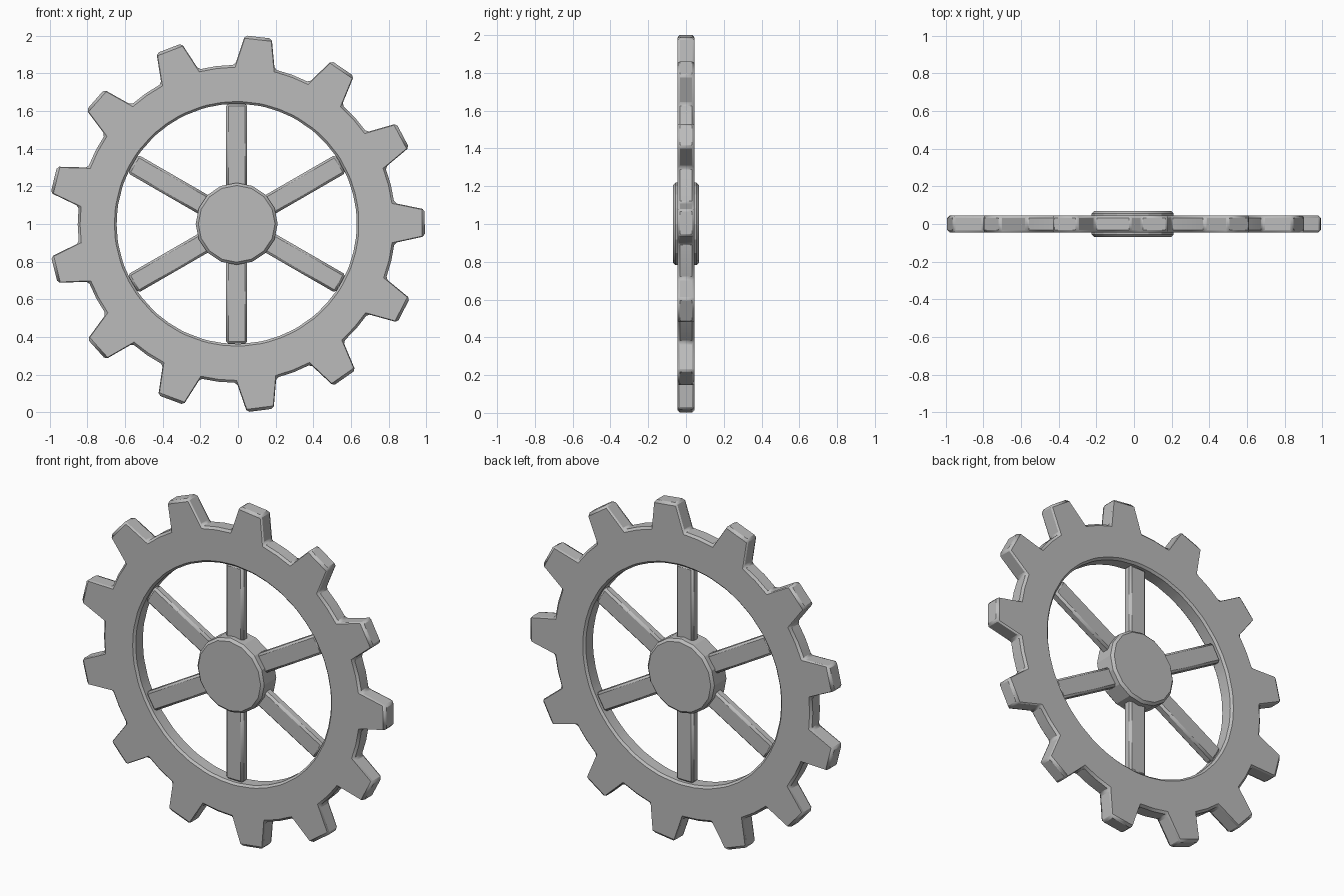
import bpy
import bmesh
from math import radians, sin, cos, pi
from mathutils import Matrix, Vector

cube = bpy.data.objects.get("Cube")
if cube:
    bpy.data.objects.remove(cube, do_unlink=True)

CENTRE = Vector((-0.007, 0, 1.001))
TEETH, SPOKES = 13, 6

grey = bpy.data.materials.new("plain grey")
grey.use_nodes = True
grey.diffuse_color = (0.5, 0.5, 0.5, 1)
grey.node_tree.nodes["Principled BSDF"].inputs["Base Color"].default_value = (0.5, 0.5, 0.5, 1)


def finish(bm, name, bevel):
    """Turn a bmesh into a chamfered object placed on the wheel centre."""
    bmesh.ops.recalc_face_normals(bm, faces=bm.faces[:])
    mesh = bpy.data.meshes.new(name)
    bm.to_mesh(mesh)
    bm.free()
    mesh.materials.append(grey)
    obj = bpy.data.objects.new(name, mesh)
    bpy.context.collection.objects.link(obj)
    obj.location = CENTRE
    mod = obj.modifiers.new("chamfer", "BEVEL")
    mod.width = bevel
    mod.segments = 1
    mod.limit_method = "ANGLE"
    mod.angle_limit = radians(30)
    bpy.ops.object.select_all(action="DESELECT")
    obj.select_set(True)
    bpy.context.view_layer.objects.active = obj
    bpy.ops.object.shade_smooth_by_angle(angle=radians(15))
    return obj


def polar(radius, angle, y):
    return (radius * cos(angle), y, radius * sin(angle))


# Toothed rim: one tooth and one valley repeated around the circle
HALF, HOLE, ROOT, TIP = 0.045, 0.638, 0.845, 1.002
tooth = [(-7.2, ROOT), (-4.1, TIP), (4.1, TIP), (7.2, ROOT), (180 / TEETH, ROOT)]
bm = bmesh.new()
rings = []
for t in range(TEETH):
    for degrees, radius in tooth:
        a = 2 * pi * t / TEETH + radians(degrees + 0.3)
        rings.append([bm.verts.new(polar(r, a, y)) for r, y in
                      ((HOLE, -HALF), (radius, -HALF), (radius, HALF), (HOLE, HALF))])
for i, ring in enumerate(rings):
    after = rings[(i + 1) % len(rings)]
    for k in range(4):
        n = (k + 1) % 4
        bm.faces.new((ring[k], ring[n], after[n], after[k]))
finish(bm, "toothed_rim", 0.012)

# Hub: thicker disc in the middle
bm = bmesh.new()
bmesh.ops.create_cone(bm, cap_ends=True, segments=16, radius1=0.218, radius2=0.218,
                      depth=0.14, matrix=Matrix.Rotation(pi / 2, 4, "X"))
finish(bm, "hub", 0.014)

# Spokes: slim bars from the hub to the rim
START, END = 0.15, 0.637
for s in range(SPOKES):
    bm = bmesh.new()
    turn = Matrix.Rotation(2 * pi * s / SPOKES, 4, "Y")
    shape = Matrix.Diagonal((0.112, 0.056, END - START, 1))
    bmesh.ops.create_cube(bm, size=1, matrix=turn @ Matrix.Translation((0, 0, (START + END) / 2)) @ shape)
    finish(bm, f"spoke_{s + 1}", 0.012)
